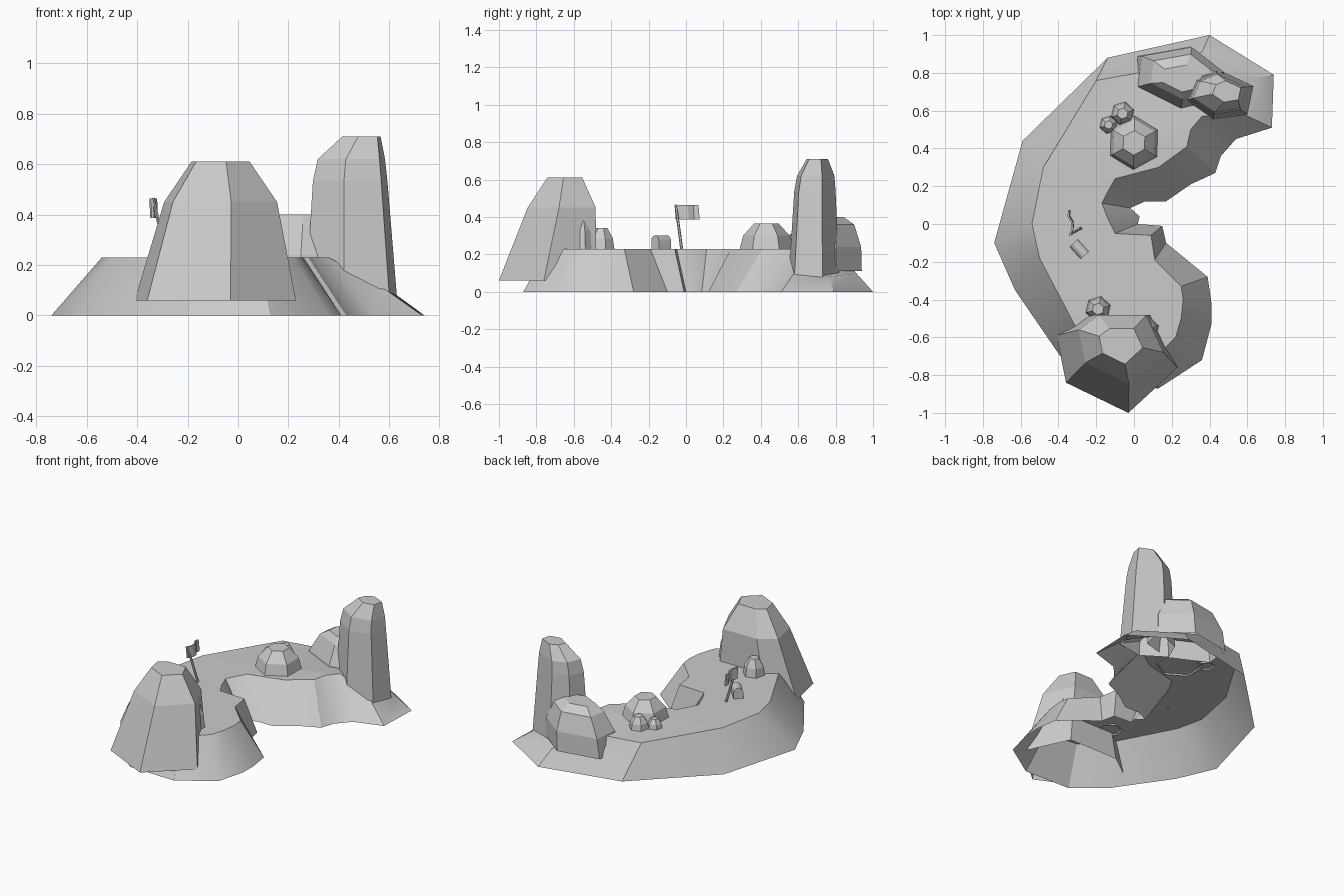
import bpy, bmesh, math
from mathutils import Vector, Matrix


def finish(name, bm, smooth=None):
    bmesh.ops.recalc_face_normals(bm, faces=bm.faces)
    me = bpy.data.meshes.new(name)
    bm.to_mesh(me)
    bm.free()
    ob = bpy.data.objects.new(name, me)
    bpy.context.collection.objects.link(ob)
    if smooth:
        bpy.ops.object.select_all(action='DESELECT')
        ob.select_set(True)
        bpy.context.view_layer.objects.active = ob
        bpy.ops.object.shade_smooth_by_angle(angle=math.radians(smooth))
    return ob


def bridge(bm, a, b):
    n = len(a)
    for i in range(n):
        bm.faces.new((a[i], a[(i + 1) % n], b[(i + 1) % n], b[i]))


def rock(name, outline, levels):
    """Open-bottomed rock: outline scaled about its centre at each level (z, scale, cx, cy)."""
    bm = bmesh.new()
    _, _, ox, oy = levels[0]
    prev = None
    for z, s, cx, cy in levels:
        ring = [bm.verts.new((cx + s * (x - ox), cy + s * (y - oy), z)) for x, y in outline]
        if prev:
            bridge(bm, prev, ring)
        prev = ring
    bm.faces.new(prev)
    return finish(name, bm)


def boulder(name, x, y, r, top, turn=0.3, sides=6):
    outline = [(x + r * math.cos(turn + 2 * math.pi * i / sides),
                y + r * math.sin(turn + 2 * math.pi * i / sides)) for i in range(sides)]
    h = top - 0.22
    rock(name, outline, [(0.22, 1, x, y), (0.22 + 0.55 * h, 0.86, x, y), (top, 0.45, x, y)])


# crescent island, open underneath: bottom x, y then top x, y, z
rim = [
    (0.40, 1.00, 0.36, 0.91, 0.10), (-0.14, 0.88, -0.20, 0.76, 0.23),
    (-0.59, 0.44, -0.48, 0.30, 0.23), (-0.74, -0.10, -0.54, 0.00, 0.23),
    (-0.63, -0.35, -0.50, -0.18, 0.23), (-0.39, -0.70, -0.28, -0.60, 0.23),
    (-0.20, -0.86, -0.15, -0.72, 0.23), (0.13, -0.87, 0.08, -0.74, 0.23),
    (0.36, -0.72, 0.22, -0.60, 0.23), (0.41, -0.53, 0.25, -0.50, 0.23),
    (0.41, -0.42, 0.26, -0.40, 0.23), (0.39, -0.28, 0.25, -0.33, 0.23),
    (0.17, -0.10, 0.11, -0.19, 0.23), (0.15, -0.01, 0.09, -0.06, 0.23),
    (0.02, 0.00, -0.10, -0.05, 0.23), (0.03, 0.04, -0.14, 0.03, 0.23),
    (-0.02, 0.085, -0.17, 0.11, 0.23), (0.06, 0.12, -0.14, 0.17, 0.23),
    (0.17, 0.12, -0.10, 0.24, 0.23), (0.30, 0.21, 0.13, 0.30, 0.23),
    (0.43, 0.27, 0.28, 0.41, 0.23), (0.46, 0.36, 0.30, 0.50, 0.23),
    (0.54, 0.45, 0.36, 0.57, 0.23), (0.73, 0.51, 0.56, 0.59, 0.12),
    (0.74, 0.79, 0.63, 0.77, 0.08)]
bm = bmesh.new()
low = [bm.verts.new((p[0], p[1], 0)) for p in rim]
high = [bm.verts.new(p[2:]) for p in rim]
bridge(bm, low, high)
# flat plateau and the sloping north-east tip
brow = bm.verts.new((0.08, 0.81, 0.23))
bm.faces.new(high[1:23] + [brow])
bm.faces.new((high[0], high[1], brow))
bm.faces.new((high[0], brow, high[22]))
bm.faces.new((high[0], high[22], high[23], high[24]))
finish("island", bm, 30)

# large rocks
rock("front_rock",
     [(-0.41, -0.59), (-0.36, -0.84), (-0.03, -1.0), (0.23, -0.76), (0.10, -0.48), (-0.26, -0.48)],
     [(0.06, 1, -0.12, -0.69), (0.45, 0.70, -0.09, -0.63), (0.61, 0.36, -0.08, -0.63)])
rock("tall_rock",
     [(0.27, 0.65), (0.42, 0.55), (0.60, 0.58), (0.63, 0.73), (0.44, 0.82), (0.32, 0.77)],
     [(0.08, 1, 0.45, 0.68), (0.535, 0.82, 0.445, 0.685), (0.62, 0.74, 0.45, 0.69),
      (0.71, 0.42, 0.49, 0.70)])
rock("back_rock",
     [(0.00, 0.72), (0.24, 0.60), (0.44, 0.65), (0.48, 0.80), (0.30, 0.94), (0.02, 0.89)],
     [(0.11, 1, 0.23, 0.77), (0.24, 0.95, 0.24, 0.775), (0.36, 0.70, 0.25, 0.78),
      (0.40, 0.42, 0.25, 0.77)])

# small boulders
for i, args in enumerate([(0.0, 0.43, 0.145, 0.365, 0.5), (-0.06, 0.585, 0.065, 0.31),
                          (-0.135, 0.525, 0.05, 0.29), (-0.19, -0.45, 0.07, 0.34),
                          (0.06, -0.56, 0.075, 0.41)]):
    boulder("boulder_%d" % i, *args)


def extrude_profile(name, pts, vec, smooth=None):
    bm = bmesh.new()
    a = [bm.verts.new(p) for p in pts]
    b = [bm.verts.new(Vector(p) + Vector(vec)) for p in pts]
    bridge(bm, a, b)
    bm.faces.new(a)
    bm.faces.new(b)
    return finish(name, bm, smooth)


# chest with a rounded lid
section = [(-0.044, -0.03, 0), (-0.044, 0.03, 0)]
section += [(-0.044, 0.03 * math.cos(t), 0.042 + 0.03 * math.sin(t))
            for t in [math.pi * i / 6 for i in range(7)]]
chest = extrude_profile("chest", section, (0.088, 0, 0), 40)
chest.location = (-0.29, -0.133, 0.23)
chest.rotation_euler.z = math.radians(-48)

# leaning flag pole
a, b = Vector((-0.28, -0.022, 0.22)), Vector((-0.338, -0.055, 0.465))
bm = bmesh.new()
rot = (b - a).to_track_quat('Z', 'Y').to_matrix().to_4x4()
bmesh.ops.create_cone(bm, cap_ends=True, segments=6, radius1=0.008, radius2=0.007,
                      depth=(b - a).length, matrix=Matrix.Translation((a + b) / 2) @ rot)
finish("flag_pole", bm)

# waving flag
wave = [(-0.338, -0.055), (-0.322, -0.02), (-0.325, 0.015), (-0.343, 0.045), (-0.341, 0.073)]
outline = [(x - 0.005, y, 0.387) for x, y in wave] + [(x + 0.005, y, 0.387) for x, y in wave[::-1]]
extrude_profile("flag", outline, (-0.004, -0.006, 0.076))
